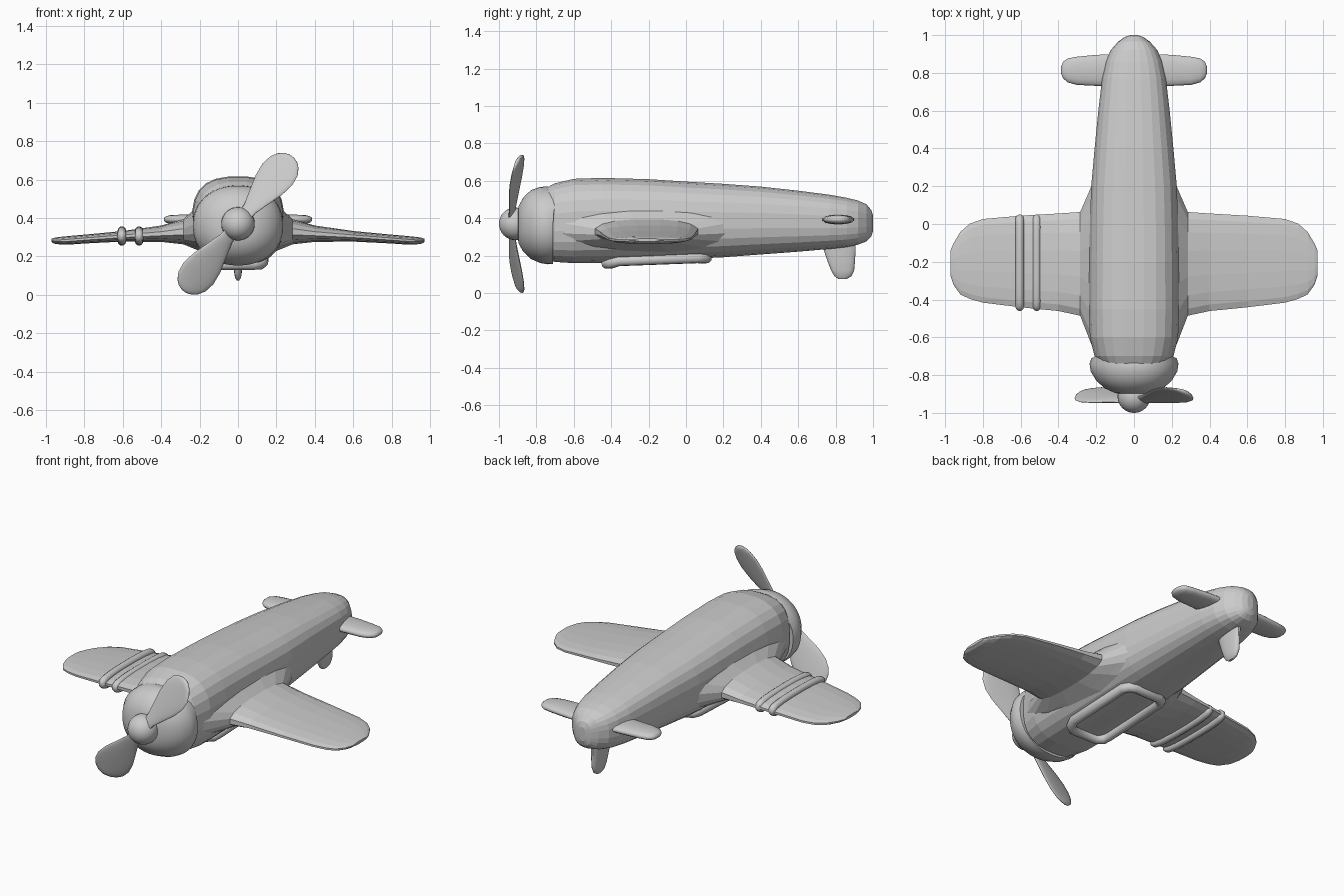
import bpy, bmesh, math
from mathutils import Vector

if "Cube" in bpy.data.objects:
    bpy.data.objects.remove(bpy.data.objects["Cube"])


def ring(axis, pos, a0, a1, b0, b1, n=24, p=2.0):
    """Superellipse section across an axis, filling a0..a1 by b0..b1."""
    pts = []
    for i in range(n):
        t = 2 * math.pi * (i + 0.5) / n
        c, s = math.cos(t), math.sin(t)
        a = (a0 + a1) / 2 + (a1 - a0) / 2 * math.copysign(abs(c) ** (2 / p), c)
        b = (b0 + b1) / 2 + (b1 - b0) / 2 * math.copysign(abs(s) ** (2 / p), s)
        pts.append({'x': (pos, a, b), 'y': (a, pos, b), 'z': (a, b, pos)}[axis])
    return pts


def loft(name, rings, smooth=None):
    """Skin a row of sections and cap both ends."""
    bm = bmesh.new()
    rows = [[bm.verts.new(p) for p in r] for r in rings]
    n = len(rows[0])
    for r0, r1 in zip(rows, rows[1:]):
        for i in range(n):
            j = (i + 1) % n
            bm.faces.new((r0[i], r0[j], r1[j], r1[i]))
    bm.faces.new(rows[0])
    bm.faces.new(rows[-1])
    bmesh.ops.recalc_face_normals(bm, faces=bm.faces)
    me = bpy.data.meshes.new(name)
    bm.to_mesh(me)
    bm.free()
    ob = bpy.data.objects.new(name, me)
    bpy.context.collection.objects.link(ob)
    if smooth:
        shade(ob, smooth)
    return ob


def select(ob):
    bpy.ops.object.select_all(action='DESELECT')
    ob.select_set(True)
    bpy.context.view_layer.objects.active = ob


def shade(ob, angle=40):
    select(ob)
    bpy.ops.object.shade_smooth_by_angle(angle=math.radians(angle))


def tube_loop(name, pts, r):
    """Closed round tube along a path, as a mesh."""
    cu = bpy.data.curves.new(name, 'CURVE')
    cu.dimensions = '3D'
    cu.bevel_depth = r
    cu.bevel_resolution = 3
    sp = cu.splines.new('POLY')
    sp.points.add(len(pts) - 1)
    for q, p in zip(sp.points, pts):
        q.co = (*p, 1)
    sp.use_cyclic_u = True
    ob = bpy.data.objects.new(name, cu)
    bpy.context.collection.objects.link(ob)
    select(ob)
    bpy.ops.object.convert(target='MESH')
    shade(bpy.context.object, 60)


# Fuselage: y, half width, bottom z, top z
body = [(-.77, .15, .22, .53), (-.745, .18, .18, .565), (-.70, .21, .165, .588),
        (-.60, .235, .158, .612), (-.45, .24, .16, .617), (-.2, .238, .17, .61),
        (0, .235, .18, .597), (.2, .228, .19, .585), (.4, .21, .205, .57),
        (.6, .19, .22, .548), (.77, .17, .235, .526), (.86, .15, .245, .51),
        (.92, .125, .258, .495), (.965, .085, .275, .475), (.99, .05, .30, .445),
        (1.0, .02, .33, .415)]
loft("fuselage", [ring('y', y, -w, w, b, t, 24, 2.7) for y, w, b, t in body])

# Engine cowl: rounded front, rear rim swept back at the shoulders
cowl = []
for y, w, b, t in [(-.902, .05, .31, .42), (-.895, .10, .265, .465), (-.87, .155, .22, .51),
                   (-.83, .20, .182, .55), (-.78, .23, .16, .568), (-.74, .236, .153, .57),
                   (-.70, .226, .155, .565), (-.70, .20, .18, .54)]:
    row = []
    for x, yy, z in ring('y', y, -w, w, b, t, 40, 2.15):
        if y == -.70:
            a = math.atan2(z - .36, abs(x))
            yy = -.71 + .04 * math.exp(-((a - .8) / .3) ** 2) - .02 * max(0, math.sin(a)) ** 8
        row.append((x, yy, z))
    cowl.append(row)
loft("engine_cowl", cowl, 45)

# Wings with flared root: x, front y, back y, bottom z, top z
wing = [(.16, -.74, .34, .21, .48), (.22, -.66, .22, .235, .455), (.285, -.49, .068, .262, .395),
        (.40, -.465, .06, .275, .362), (.60, -.445, .048, .277, .333), (.80, -.42, .03, .267, .314),
        (.87, -.40, .005, .262, .308), (.92, -.375, -.04, .261, .303),
        (.955, -.325, -.10, .266, .298), (.972, -.275, -.14, .275, .292)]
for side, sx in (("left", -1), ("right", 1)):
    loft("wing_" + side, [ring('x', sx * x, f, k, b, t, 16, 2.3) for x, f, k, b, t in wing])
    # Tailplane
    tail = [(.08, .725, .90), (.20, .73, .897), (.30, .735, .887), (.35, .748, .878),
            (.375, .77, .86), (.386, .795, .835)]
    loft("tailplane_" + side,
         [ring('x', sx * x, f, k, .393 - h, .393 + h, 16, 2.3)
          for (x, f, k), h in zip(tail, (.026, .026, .025, .023, .017, .008))], 50)

# Tail skid under the rear: z, front y, back y, half thickness
loft("tail_skid", [ring('z', z, -h, h, f, k, 16, 2.3) for z, f, k, h in
                   [(.30, .72, .91, .026), (.23, .735, .908, .025), (.17, .755, .905, .023),
                    (.12, .775, .90, .021), (.09, .793, .885, .016), (.075, .815, .86, .007)]], 50)

# Two bands wrapped round one wing
for i, x in enumerate((.605, .515)):
    tube_loop("wing_band_%d" % (i + 1),
              ring('x', -x, -.442, .032, .278, .335, 28, 2.6), .022)

# Frame under the belly, with chamfered corners
half = [(.08, -.425, .158), (.115, -.40, .16), (.13, -.36, .172), (.13, .06, .188),
        (.115, .095, .187), (.08, .11, .187)]
tube_loop("belly_frame", half + [(-x, y, z) for x, y, z in reversed(half)], .029)

# Propeller blades: distance, half width
hub = Vector((0, 0, .37))
ang = math.radians(36)
for k, name in ((1, "upper"), (-1, "lower")):
    d = k * Vector((math.sin(ang), 0, math.cos(ang)))
    e = k * Vector((math.cos(ang), 0, -math.sin(ang)))
    rows = []
    for t, w in [(.02, .032), (.10, .038), (.18, .062), (.26, .086), (.33, .096),
                 (.385, .087), (.42, .066), (.44, .042), (.45, .015)]:
        row = []
        for i in range(20):
            q = 2 * math.pi * i / 20
            s = w * math.cos(q)
            y = -.938 + .1 * t - .38 * s + min(.013, w * .5) * math.sin(q)
            row.append(hub + d * t + e * (s + .02 * t / .45) + Vector((0, y, 0)))
        rows.append(row)
    loft("propeller_blade_" + name, rows, 60)

# Propeller hub
bpy.ops.mesh.primitive_uv_sphere_add(segments=28, ring_count=16, radius=.087,
                                     location=(0, -.913, .37), rotation=(math.pi / 2, 0, 0))
bpy.context.object.name = "propeller_hub"
shade(bpy.context.object)
